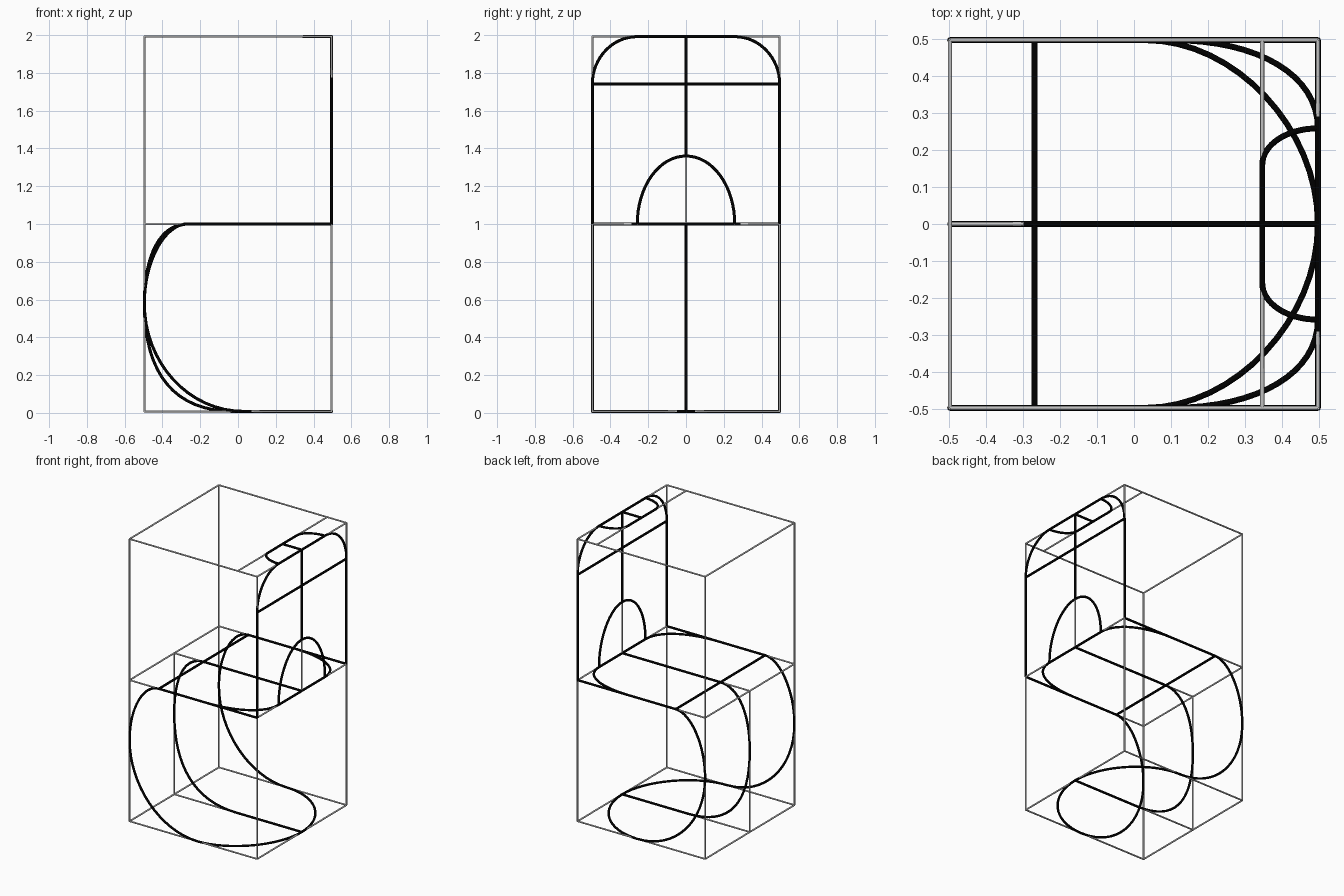
import bpy
from mathutils import Vector

cube = bpy.data.objects.get("Cube")
if cube:
    bpy.data.objects.remove(cube, do_unlink=True)

H = 0.496                      # half width of the guide boxes
Z0, Z1, Z2 = 0.008, 1.0, 1.992  # floor, seat and top levels


def material(name, value):
    mat = bpy.data.materials.new(name)
    mat.use_nodes = True
    colour = (value, value, value, 1)
    mat.diffuse_color = colour
    mat.node_tree.nodes["Principled BSDF"].inputs["Base Color"].default_value = colour
    return mat


BLACK = material("black", 0.0)
GREY = material("guide grey", 0.55)


def quarter(start, corner, end, k=0.5523, steps=16):
    """Rounded corner from start to end, pulled toward corner."""
    a, c, d = Vector(start), Vector(corner), Vector(end)
    p, q = a.lerp(c, k), d.lerp(c, k)
    pts = []
    for i in range(steps + 1):
        t = i / steps
        u = 1 - t
        pts.append(a * u**3 + p * (3 * u * u * t) + q * (3 * u * t * t) + d * t**3)
    return pts


def tubes(name, paths, radius, mat):
    """Round tubes along a list of paths, as one mesh object."""
    curve = bpy.data.curves.new(name, 'CURVE')
    curve.dimensions = '3D'
    curve.bevel_depth = radius
    curve.bevel_resolution = 2
    curve.use_fill_caps = True
    for path in paths:
        pts = []
        for p in map(Vector, path):
            if not pts or (p - pts[-1]).length > 1e-5:
                pts.append(p)
        spline = curve.splines.new('POLY')
        spline.points.add(len(pts) - 1)
        for sp, p in zip(spline.points, pts):
            sp.co = (*p, 1)
    temp = bpy.data.objects.new(name + " path", curve)
    bpy.context.collection.objects.link(temp)
    graph = bpy.context.evaluated_depsgraph_get()
    mesh = bpy.data.meshes.new_from_object(temp.evaluated_get(graph))
    bpy.data.objects.remove(temp, do_unlink=True)
    mesh.materials.clear()
    mesh.materials.append(mat)
    mesh.name = name
    obj = bpy.data.objects.new(name, mesh)
    bpy.context.collection.objects.link(obj)
    return obj


def line(name, *paths):
    return tubes(name, paths, 0.008, BLACK)


def guide(name, *paths):
    return tubes(name, paths, 0.0055, GREY)


def both(path):
    """The path and its mirror across y = 0."""
    pts = [Vector(p) for p in path]
    return pts, [Vector((p.x, -p.y, p.z)) for p in pts]


# Guide boxes: three square frames and the corner posts
corners = [(-H, -H), (H, -H), (H, H), (-H, H)]
for name, z in (("floor", Z0), ("seat", Z1), ("top", Z2)):
    guide(name + "_guide_frame",
          *[[(*corners[i], z), (*corners[(i + 1) % 4], z)] for i in range(4)])
guide("guide_posts", *[[(x, y, Z0), (x, y, Z2)] for x, y in corners])

# Guide centre lines and headrest line
FLAP = 0.346
guide("centre_guides", [(-H, 0, Z1), (H, 0, Z1)], [(-H, 0, Z0), (H, 0, Z0)],
      [(-H, 0, Z0), (-H, 0, Z1)], [(H, 0, Z1), (H, 0, Z2)])
guide("headrest_guide", [(FLAP, -H, Z2), (FLAP, H, Z2)])

# Seat outline with rounded rear corners
FRONT, ARCH, BEND = -0.268, 0.258, 0.58
line("seat_edges", *both([(FRONT, H, Z1), (H, H, Z1)]),
     [(FRONT, -H, Z1), (FRONT, H, Z1)], [(H, -ARCH, Z1), (H, ARCH, Z1)])
line("seat_rear_corners", *both(quarter((0.1, H, Z1), (H, H, Z1), (H, ARCH, Z1), 0.6)))

# Side legs sweeping from the seat front down to the floor
line("side_legs", *both(quarter((FRONT, H, Z1), (-H, H, Z1), (-H, H, BEND), 0.53)
                        + quarter((-H, H, BEND), (-H, H, Z0), (0.03, H, Z0))))

# Rounded foot on the floor
line("foot_loop", *both(quarter((0.03, H, Z0), (H, H, Z0), (H, 0, Z0), 0.52)))

# Centre profile: floor, leg, seat
line("centre_profile", [(H, 0, Z1)]
     + quarter((FRONT, 0, Z1), (-H, 0, Z1), (-H, 0, BEND), 0.62)
     + quarter((-H, 0, BEND), (-H, 0, Z0), (-0.02, 0, Z0), 0.66)
     + [(H, 0, Z0)])

# Backrest outline, cross line, centre line and arch opening
SHOULDER, ARCH_TOP = 1.74, 1.36
line("backrest_outline", *both([(H, H, Z1)]
     + quarter((H, H, SHOULDER), (H, H, Z2), (H, ARCH, Z2)) + [(H, 0, Z2)]))
line("backrest_cross_line", [(H, -H, SHOULDER), (H, H, SHOULDER)])
line("backrest_centre_line", [(H, 0, ARCH_TOP), (H, 0, Z2)])
line("backrest_arch", *both(quarter((H, ARCH, Z1), (H, ARCH, ARCH_TOP), (H, 0, ARCH_TOP))))

# Headrest flap at the top
line("headrest_flap", *both(quarter((H, ARCH, Z2), (FLAP, ARCH, Z2), (FLAP, 0.16, Z2))
                            + [(FLAP, 0, Z2)]),
     [(FLAP, 0, Z2), (H, 0, Z2)])
